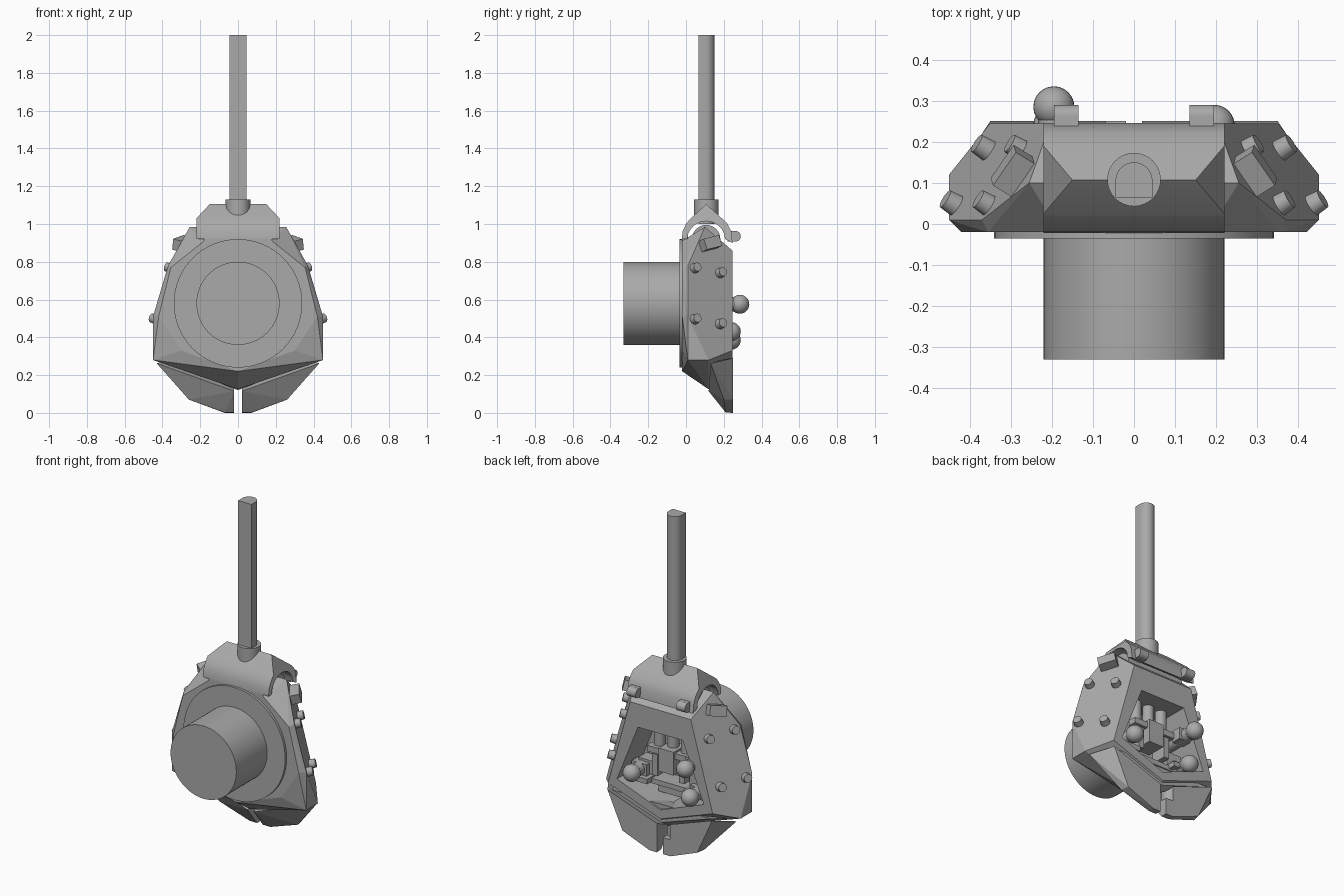
import bpy, bmesh, math
from mathutils import Vector, Matrix

if "Cube" in bpy.data.objects:
    bpy.data.objects.remove(bpy.data.objects["Cube"])

grey = bpy.data.materials.new("plain grey")
grey.diffuse_color = (0.4, 0.4, 0.4, 1)
grey.use_nodes = True
grey.node_tree.nodes["Principled BSDF"].inputs["Base Color"].default_value = grey.diffuse_color


def finish(name, bm, smooth=False):
    bmesh.ops.recalc_face_normals(bm, faces=bm.faces[:])
    me = bpy.data.meshes.new(name)
    bm.to_mesh(me)
    bm.free()
    me.materials.append(grey)
    ob = bpy.data.objects.new(name, me)
    bpy.context.collection.objects.link(ob)
    if smooth:
        bpy.ops.object.select_all(action='DESELECT')
        ob.select_set(True)
        bpy.context.view_layer.objects.active = ob
        bpy.ops.object.shade_smooth_by_angle(angle=math.radians(35))
    return ob


def hull(name, pts):
    bm = bmesh.new()
    for p in pts:
        bm.verts.new(p)
    res = bmesh.ops.convex_hull(bm, input=bm.verts[:])
    junk = set(res["geom_interior"]) | set(res["geom_unused"])
    bmesh.ops.delete(bm, geom=[v for v in junk if isinstance(v, bmesh.types.BMVert)], context='VERTS')
    bmesh.ops.dissolve_limit(bm, angle_limit=math.radians(4), verts=bm.verts[:], edges=bm.edges[:])
    return finish(name, bm)


def rod(name, a, b, r, r2=None, seg=32):
    a, b = Vector(a), Vector(b)
    bm = bmesh.new()
    rot = (b - a).to_track_quat('Z', 'Y').to_matrix().to_4x4()
    bmesh.ops.create_cone(bm, cap_ends=True, segments=seg, radius1=r, radius2=r if r2 is None else r2,
                          depth=(b - a).length, matrix=Matrix.Translation((a + b) / 2) @ rot)
    return finish(name, bm, True)


def ball(name, c, r):
    bm = bmesh.new()
    bmesh.ops.create_uvsphere(bm, u_segments=24, v_segments=14, radius=r, matrix=Matrix.Translation(c))
    return finish(name, bm, True)


def box(name, c, s, rot=Matrix()):
    bm = bmesh.new()
    bmesh.ops.create_cube(bm, size=1, matrix=Matrix.Translation(c) @ rot @ Matrix.Diagonal((*s, 1)))
    return finish(name, bm)


def prism(name, rings):
    """Join matching closed point rings and cap both ends."""
    bm = bmesh.new()
    vs = [[bm.verts.new(p) for p in ring] for ring in rings]
    n = len(vs[0])
    for a, b in zip(vs, vs[1:]):
        for i in range(n):
            bm.faces.new((a[i], a[(i + 1) % n], b[(i + 1) % n], b[i]))
    bm.faces.new(vs[0])
    bm.faces.new(vs[-1])
    return finish(name, bm, True)


def cut(ob, cutter):
    m = ob.modifiers.new("cut", 'BOOLEAN')
    m.operation, m.solver, m.object = 'DIFFERENCE', 'EXACT', cutter
    bpy.ops.object.select_all(action='DESELECT')
    bpy.context.view_layer.objects.active = ob
    ob.select_set(True)
    bpy.ops.object.modifier_apply(modifier=m.name)
    bpy.data.objects.remove(cutter)


def both(pts):
    return pts + [(-x, y, z) for x, y, z in pts if x]


# faceted armour body with an open crew bay
body = hull("armour_body", both([
    (0, -.02, .22), (.30, -.02, .33), (.42, -.02, .51), (.355, -.02, .77), (.18, -.02, .91),
    (.45, .01, .51), (.37, .01, .78), (.45, .01, .28), (.45, .12, .28),
    (.35, .245, .33), (.203, .245, .86), (.255, .1, .985), (0, .12, .125), (0, .245, .205)]))
bay = [(0, .26), (.29, .37), (.15, .72), (-.15, .72), (-.29, .37)]
cut(body, prism("bay_cutter", [[(x, y, z) for x, z in bay] for y in (.04, .3)]))

# turret ring and basket
rod("turret_ring", (0, -.035, .58), (0, 0, .58), .34, seg=64)
rod("basket", (0, -.33, .58), (0, -.03, .58), .22, seg=64)

# split rear bustle
for s, side in ((1, "right"), (-1, "left")):
    bustle = hull(side + "_bustle", [(s * x, y, z) for x, y, z in [
        (.02, .12, .115), (.43, .13, .262), (.26, .2, .07), (.07, .21, .002), (.02, .21, .002),
        (.02, .25, .175), (.35, .25, .29), (.25, .25, .07), (.07, .25, 0), (.02, .25, 0)]])
    if s < 0:
        cut(bustle, rod("notch_cutter", (-.02, .26, .1), (-.02, .26, .3), .05))
hull("bustle_joint", both([(0, .14, .15), (0, .14, .12), (.38, .14, .27), (0, .235, .215), (0, .235, .18),
                           (.33, .235, .29)]))

# arched gun hood, ridge narrower than the skirt
outer = [(-.022, .92), (-.018, .96), (0, 1.0), (.025, 1.03), (.107, 1.105),
         (.19, 1.03), (.22, 1.0), (.24, .96), (.246, .90)]
inner = [(.107 - .1 * math.cos(t * math.pi / 10), .92 + .095 * math.sin(t * math.pi / 10)) for t in range(10, -1, -1)]


def hood_ring(s):
    return [(s * (.15 if z > 1.1 else .22), y, z) for y, z in outer] + [(s * .22, y, z) for y, z in inner]


prism("gun_hood", [hood_ring(-1), hood_ring(1)])
rod("trunnion_drum", (-.19, .107, .92), (.19, .107, .92), .075)
box("hood_sill", (0, -.005, .91), (.36, .03, .05))

# gun barrel with flat underside and collar
arch = [(-.045, .065), (.045, .065)] + [
    (.045 * math.cos(a * math.pi / 16), .105 + .045 * math.sin(a * math.pi / 16)) for a in range(17)]
prism("gun_barrel", [[(x, y, z) for x, y in arch] for z in (1.0, 2.0)])
rod("barrel_collar", (0, .108, 1.03), (0, .108, 1.13), .065)

# hood clips
for s in (-1, 1):
    rod("hood_clip", (s * .135, .262, .935), (s * .195, .262, .935), .028)
    box("clip_base", (s * .165, .24, .935), (.06, .04, .056))

# cheek bolts and vision blocks, set square to the sloping cheek plane
for s in (-1, 1):
    n = Vector((s * .0297, .0184, .0088)).normalized()

    def cheek(y, z):
        return Vector((s * (.01804 - .0184 * y - .0088 * z) / .0297, y, z))

    for y, z in ((.045, .765), (.18, .74), (.045, .495), (.18, .47)):
        p = cheek(y, z)
        rod("cheek_bolt", p - n * .02, p + n * .032, .029, .024, 16)
    up = Vector((0, -.25, 1))
    up = (up - n * up.dot(n)).normalized()
    rot = Matrix((n, up.cross(n), up)).transposed().to_4x4()
    box("vision_block", cheek(.115, .89) + n * .015, (.08, .10, .06), rot)

# crew bay fittings
for x in (-.09, 0, .09):
    rod("stowed_shell", (x, .12, .56), (x, .12, .72), .032, seg=20)
box("gun_breech", (0, .13, .53), (.10, .12, .14))
box("breech_rail", (0, .15, .57), (.28, .05, .035))
for s in (-1, 1):
    box("breech_arm", (s * .09, .12, .48), (.035, .1, .13))
    box("crew_seat", (s * .17, .1, .44), (.1, .08, .08))
    box("seat_back", (s * .17, .14, .38), (.1, .12, .03))
box("bay_shelf", (0, .10, .37), (.36, .11, .03))
box("bay_step", (0, .08, .32), (.2, .08, .04))

# crew figures: round heads on short stems
for x, y, z in ((-.195, .285, .575), (-.195, .24, .385), (.195, .24, .43)):
    ball("crew_head", (x, y, z), .05)
    rod("crew_neck", (x, .06, z), (x, y, z), .038, seg=20)
    box("crew_shoulders", (x, y - .1, z), (.10, .06, .07))
